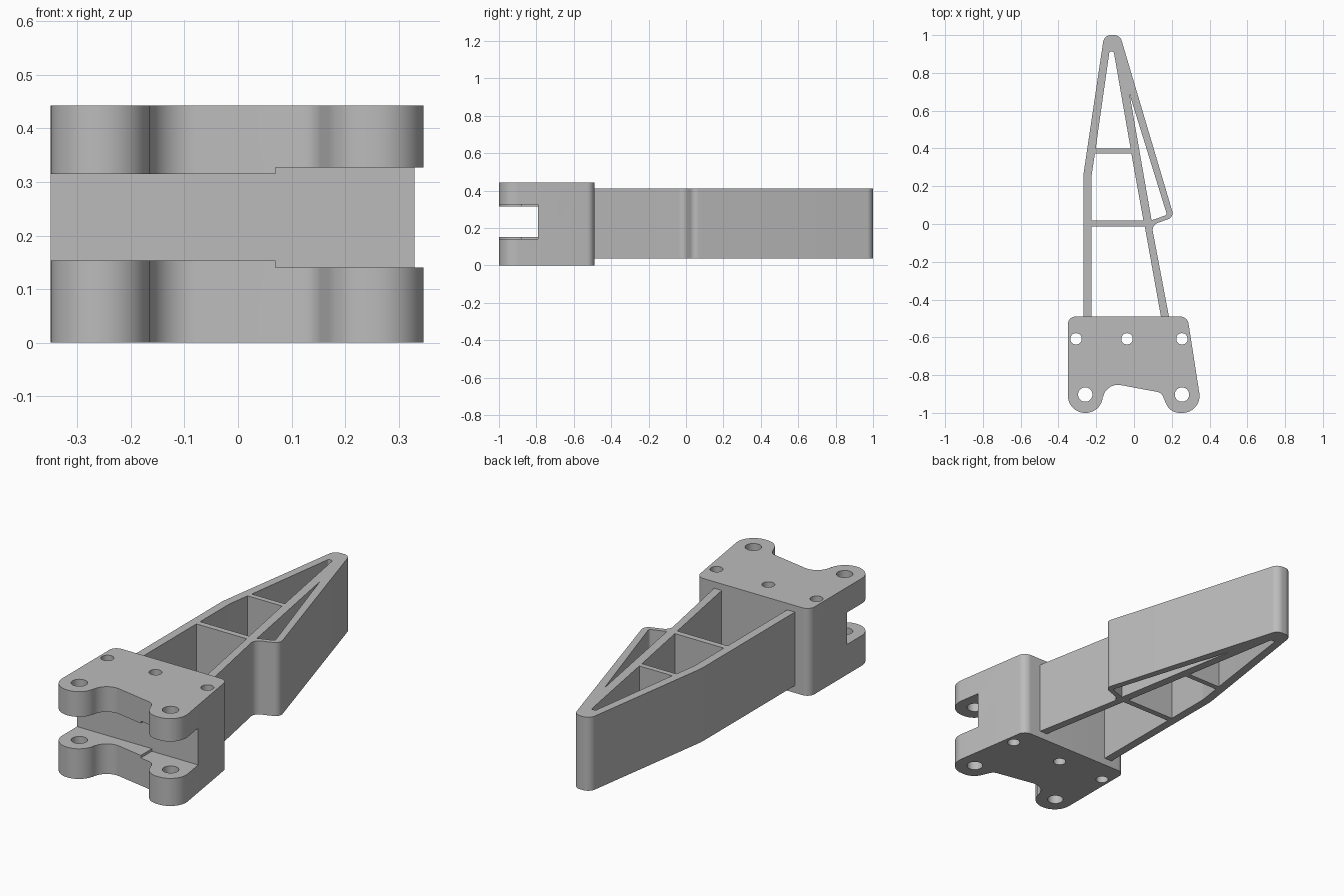
import bpy
import bmesh
import math
from mathutils import Vector

cube = bpy.data.objects.get("Cube")
if cube:
    bpy.data.objects.remove(cube, do_unlink=True)

grey = bpy.data.materials.new("plain grey")
grey.use_nodes = True
grey.diffuse_color = (0.5, 0.5, 0.5, 1)
grey.node_tree.nodes["Principled BSDF"].inputs["Base Color"].default_value = (0.5, 0.5, 0.5, 1)


def fillet(corners, steps=12):
    """Round each (x, y, radius) corner of a polygon."""
    out = []
    for i, (x, y, r) in enumerate(corners):
        p = Vector((x, y))
        a = (Vector(corners[i - 1][:2]) - p).normalized()
        b = (Vector(corners[(i + 1) % len(corners)][:2]) - p).normalized()
        if r == 0:
            out.append(p)
            continue
        half = a.angle(b) / 2
        centre = p + (a + b).normalized() * (r / math.sin(half))
        start = p + a * (r / math.tan(half)) - centre
        end = p + b * (r / math.tan(half)) - centre
        sweep = math.pi - 2 * half
        for k in range(steps + 1):
            t = k / steps
            out.append(centre + (start * math.sin((1 - t) * sweep)
                                 + end * math.sin(t * sweep)) / math.sin(sweep))
    return out


def prism(name, points, z0, z1):
    bm = bmesh.new()
    face = bm.faces.new([bm.verts.new((p[0], p[1], z0)) for p in points])
    top = bmesh.ops.extrude_face_region(bm, geom=[face])
    verts = [g for g in top["geom"] if isinstance(g, bmesh.types.BMVert)]
    bmesh.ops.translate(bm, verts=verts, vec=(0, 0, z1 - z0))
    bmesh.ops.recalc_face_normals(bm, faces=bm.faces)
    mesh = bpy.data.meshes.new(name)
    bm.to_mesh(mesh)
    bm.free()
    mesh.materials.append(grey)
    obj = bpy.data.objects.new(name, mesh)
    bpy.context.collection.objects.link(obj)
    return obj


def cut(target, cutter):
    bpy.context.view_layer.objects.active = target
    mod = target.modifiers.new("cut", "BOOLEAN")
    mod.operation = "DIFFERENCE"
    mod.solver = "EXACT"
    mod.object = cutter
    bpy.ops.object.modifier_apply(modifier=mod.name)
    bpy.data.objects.remove(cutter, do_unlink=True)


def box(x0, x1, y0, y1):
    return [(x0, y0), (x1, y0), (x1, y1), (x0, y1)]


# Mounting block with two rounded lugs and a scooped front
block = prism("mounting_block", fillet([
    (-0.35, -0.49, 0.04), (-0.35, -1, 0.091), (-0.165, -1, 0.091),
    (-0.165, -0.835, 0.08), (0.145, -0.893, 0.04), (0.19, -1, 0.08),
    (0.362, -1, 0.09), (0.283, -0.49, 0.045)]), 0, 0.443)

# Stepped clevis slot
cut(block, prism("slot_cutter", box(-0.5, 0.07, -1.1, -0.79), 0.153, 0.315))
cut(block, prism("slot_step_cutter", box(0.07, 0.5, -1.1, -0.79), 0.14, 0.327))

# Bolt and pin holes
for x, y, r in [(-0.307, -0.608, 0.03), (-0.037, -0.608, 0.03), (0.254, -0.608, 0.03),
                (-0.258, -0.903, 0.038), (0.254, -0.903, 0.038)]:
    ring = [(x + r * math.cos(a), y + r * math.sin(a))
            for a in (math.tau * k / 32 for k in range(32))]
    cut(block, prism("hole_cutter", ring, -0.1, 0.6))

# Tapered arm with a side spur
arm = prism("ribbed_arm", fillet([
    (-0.268, -0.495, 0), (-0.268, 0.26, 0.3), (-0.158, 1, 0.042),
    (-0.074, 1, 0.042), (0.212, 0.036, 0.035), (0.093, -0.005, 0.04),
    (0.186, -0.495, 0)]), 0.037, 0.41)

# Openings between the ribs
openings = [
    [(-0.225, -0.52, 0), (-0.225, -0.012, 0), (0.057, -0.012, 0), (0.148, -0.52, 0)],
    [(-0.225, 0.018, 0), (-0.225, 0.255, 0.2), (-0.207, 0.373, 0),
     (-0.014, 0.373, 0), (0.05, 0.018, 0)],
    [(-0.203, 0.4, 0), (-0.13, 0.912, 0.009), (-0.107, 0.912, 0.009), (-0.018, 0.4, 0)],
    [(-0.024, 0.69, 0), (0.175, 0.048, 0.012), (0.093, 0.02, 0)],
]
for shape in openings:
    cut(arm, prism("opening_cutter", fillet(shape), -0.1, 0.6))

# Smooth the rounded walls, keep the edges sharp
for obj in (block, arm):
    bpy.ops.object.select_all(action="DESELECT")
    obj.select_set(True)
    bpy.context.view_layer.objects.active = obj
    bpy.ops.object.shade_smooth_by_angle(angle=math.radians(30))
